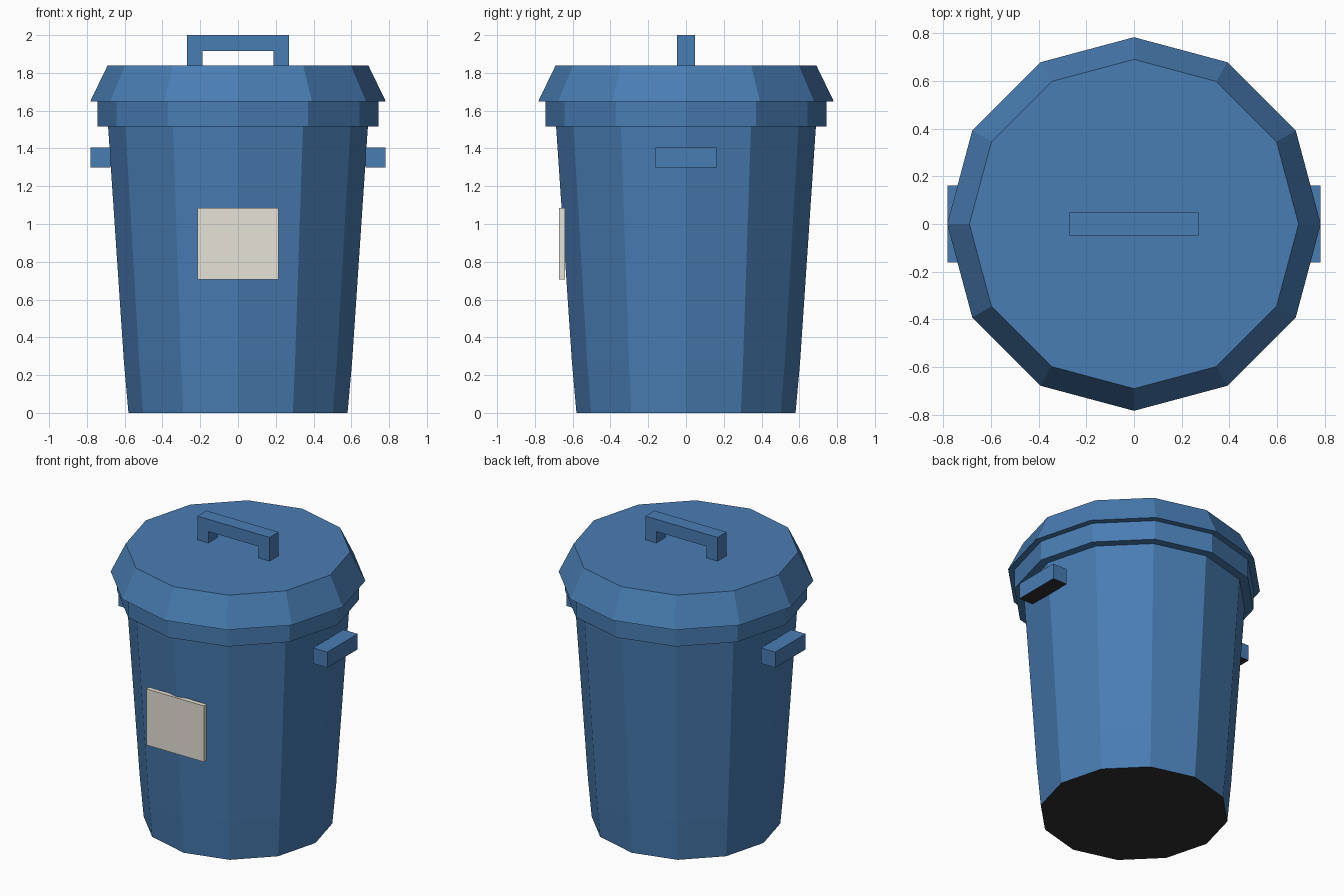
import bpy, bmesh, math

if "Cube" in bpy.data.objects:
    bpy.data.objects.remove(bpy.data.objects["Cube"])

SIDES = 12


def material(name, rgb):
    m = bpy.data.materials.new(name)
    m.diffuse_color = (*rgb, 1.0)
    m.use_nodes = True
    m.node_tree.nodes["Principled BSDF"].inputs["Base Color"].default_value = m.diffuse_color
    return m


blue = material("bin blue", (0.066, 0.205, 0.45))
cream = material("label cream", (0.79, 0.76, 0.68))
dark = material("underside black", (0.03, 0.03, 0.03))


def finish(name, bm, mat, under=None):
    """Make the object; faces looking straight down take the under colour."""
    bmesh.ops.recalc_face_normals(bm, faces=bm.faces)
    bm.normal_update()
    if under:
        for f in bm.faces:
            f.material_index = int(f.normal.z < -0.9)
    mesh = bpy.data.meshes.new(name)
    mesh.materials.append(mat)
    if under:
        mesh.materials.append(under)
    bm.to_mesh(mesh)
    bm.free()
    obj = bpy.data.objects.new(name, mesh)
    bpy.context.collection.objects.link(obj)
    return obj


def turned(name, profile, mat, under=None):
    """Closed faceted solid from (radius, z) pairs."""
    bm = bmesh.new()
    rings = []
    for r, z in profile:
        rings.append([bm.verts.new((r * math.cos(a), r * math.sin(a), z))
                      for a in (math.tau * i / SIDES for i in range(SIDES))])
    for lo, hi in zip(rings, rings[1:]):
        for i in range(SIDES):
            j = (i + 1) % SIDES
            bm.faces.new((lo[i], lo[j], hi[j], hi[i]))
    bm.faces.new(rings[0][::-1])
    bm.faces.new(rings[-1])
    return finish(name, bm, mat, under)


def extruded(name, outline, y0, y1, mat, under=None):
    """Outline of (x, z) points in the front plane, extruded from y0 to y1."""
    bm = bmesh.new()
    face = bm.faces.new([bm.verts.new((x, y0, z)) for x, z in outline])
    new = bmesh.ops.extrude_face_region(bm, geom=[face])["geom"]
    verts = [g for g in new if isinstance(g, bmesh.types.BMVert)]
    bmesh.ops.translate(bm, verts=verts, vec=(0, y1 - y0, 0))
    # extruding a lone face can drop or keep the start cap: make sure it is there
    bmesh.ops.holes_fill(bm, edges=[e for e in bm.edges if e.is_boundary])
    return finish(name, bm, mat, under)


def rect(x0, x1, z0, z1):
    return [(x0, z0), (x1, z0), (x1, z1), (x0, z1)]


# Tapered body with dark base, rim band and sloped lid
turned("body", [(0.58, 0), (0.604, 0.27), (0.69, 1.55)], blue, dark)
turned("rim", [(0.743, 1.517), (0.743, 1.66)], blue)
turned("lid", [(0.783, 1.648), (0.69, 1.84)], blue)

# Lid handle: one arch
extruded("lid_handle",
         [(-0.27, 1.83), (-0.188, 1.83), (-0.188, 1.917), (0.188, 1.917),
          (0.188, 1.83), (0.27, 1.83), (0.27, 2.0), (-0.27, 2.0)],
         -0.048, 0.048, blue)

# Side handles with dark undersides
for side, s in (("left", -1), ("right", 1)):
    extruded(side + "_handle", rect(s * 0.674, s * 0.781, 1.30, 1.405),
             -0.162, 0.162, blue, dark)

# Front label plate
extruded("label", rect(-0.215, 0.215, 0.706, 1.085), -0.672, -0.641, cream)
